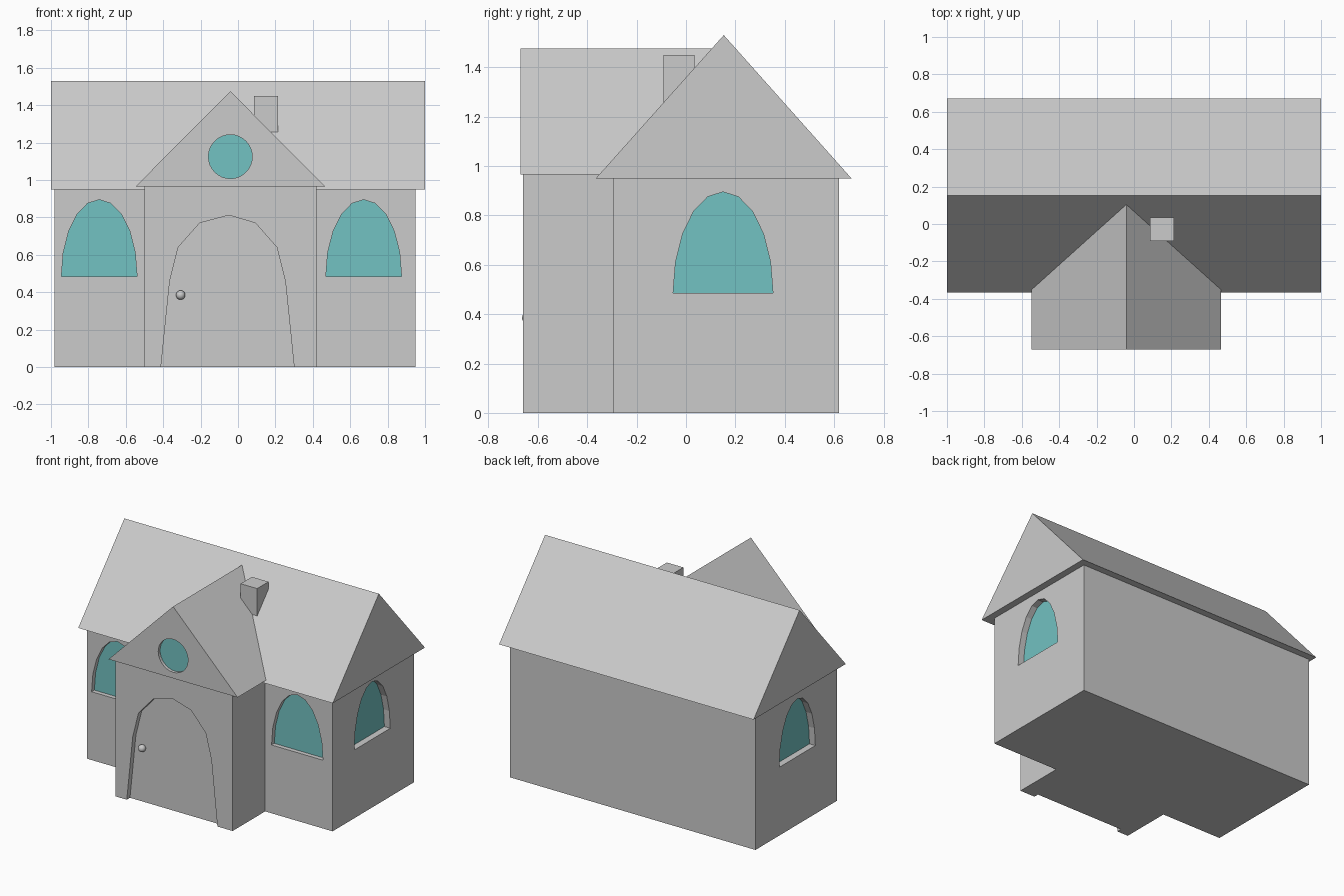
import bpy, bmesh, math

if "Cube" in bpy.data.objects:
    bpy.data.objects.remove(bpy.data.objects["Cube"])


def mesh_object(name, verts, faces, mat=None):
    me = bpy.data.meshes.new(name)
    me.from_pydata(verts, [], faces)
    bm = bmesh.new()
    bm.from_mesh(me)
    bmesh.ops.recalc_face_normals(bm, faces=bm.faces)
    bm.to_mesh(me)
    bm.free()
    ob = bpy.data.objects.new(name, me)
    bpy.context.collection.objects.link(ob)
    if mat:
        me.materials.append(mat)
    return ob


def prism(name, outline, axis, a, b, mat=None, a_pts=None):
    """Extrude a 2D outline along x, y or z from a to b."""
    def place(p, d):
        return {"x": (d, *p), "y": (p[0], d, p[1]), "z": (*p, d)}[axis]
    n = len(outline)
    verts = [place(p, d) for d in (a, b) for p in outline]
    faces = [range(n), range(n, 2 * n)]
    faces += [(i, (i + 1) % n, (i + 1) % n + n, i + n) for i in range(n)]
    return mesh_object(name, verts, [tuple(f) for f in faces], mat)


def cut(target, name, outline, axis, a, b):
    cutter = prism(name, outline, axis, a, b)
    cutter.hide_render = True
    cutter.hide_set(True)
    mod = target.modifiers.new(name, "BOOLEAN")
    mod.operation = "DIFFERENCE"
    mod.solver = "EXACT"
    mod.object = cutter


def recess(target, name, outline, axis, face, out, depth, mat=None):
    """Sink an opening into a wall and fit a thin panel at its back."""
    cut(target, name + "_cutter", outline, axis, face + out * 0.05, face - out * depth)
    prism(name, outline, axis, face - out * (depth - 0.004),
          face - out * (depth + 0.01), mat)


def arch(c, half_w=0.202, base=0.485, h=0.41, n=10):
    return [(c + half_w * math.cos(math.pi * i / n), base + h * math.sin(math.pi * i / n))
            for i in range(n + 1)]


glass = bpy.data.materials.new("glass")
glass.diffuse_color = (0.17, 0.54, 0.54, 1)
glass.use_nodes = True
glass.node_tree.nodes["Principled BSDF"].inputs["Base Color"].default_value = glass.diffuse_color

# Walls: house and porch in one footprint
walls = prism("walls", [(-0.98, 0.62), (-0.98, -0.295), (-0.50, -0.295), (-0.50, -0.66),
                        (0.42, -0.66), (0.42, -0.295), (0.95, -0.295), (0.95, 0.62)],
              "z", 0, 0.975)

# Main roof
prism("main_roof", [(-0.365, 0.95), (0.67, 0.95), (0.153, 1.53)], "x", -1, 1)

# Porch roof, running back into the main roof
porch_roof = mesh_object(
    "porch_roof",
    [(-0.548, -0.67, 0.965), (0.466, -0.67, 0.965), (-0.041, -0.67, 1.475),
     (-0.548, -0.33, 0.965), (0.466, -0.33, 0.965), (-0.041, 0.115, 1.475)],
    [(0, 1, 2), (3, 5, 4), (0, 3, 4, 1), (1, 4, 5, 2), (2, 5, 3, 0)])

# Arched windows
recess(walls, "front_window_left", arch(-0.742), "y", -0.295, -1, 0.035, glass)
recess(walls, "front_window_right", arch(0.672), "y", -0.295, -1, 0.035, glass)
recess(walls, "side_window_left", arch(0.15), "x", -0.98, -1, 0.05, glass)
recess(walls, "side_window_right", arch(0.15), "x", 0.95, 1, 0.05, glass)

# Round gable window
circle = [(-0.041 + 0.117 * math.cos(math.tau * i / 32),
           1.125 + 0.117 * math.sin(math.tau * i / 32)) for i in range(32)]
recess(porch_roof, "round_window", circle, "y", -0.67, -1, 0.025, glass)

# Arched door, its opening cut through to the ground
half = [(0.352, 0), (0.305, 0.46), (0.26, 0.64), (0.145, 0.77)]
top = [(-0.052 + x, z) for x, z in half] + [(-0.048, 0.812)]
top += [(-0.06 - x, z) for x, z in reversed(half)]
cut(walls, "door_cutter", [(0.3, -0.1)] + top + [(-0.412, -0.1)], "y", -0.72, -0.62)
prism("door", top, "y", -0.624, -0.61)

# Door knob
bpy.ops.mesh.primitive_uv_sphere_add(segments=20, ring_count=12, radius=0.025,
                                     location=(-0.307, -0.639, 0.385))
knob = bpy.context.object
knob.name = "door_knob"
bpy.ops.object.shade_smooth()

# Chimney
prism("chimney", [(0.085, -0.092), (0.215, -0.092), (0.215, 0.035), (0.085, 0.035)],
      "z", 1.2, 1.45)
